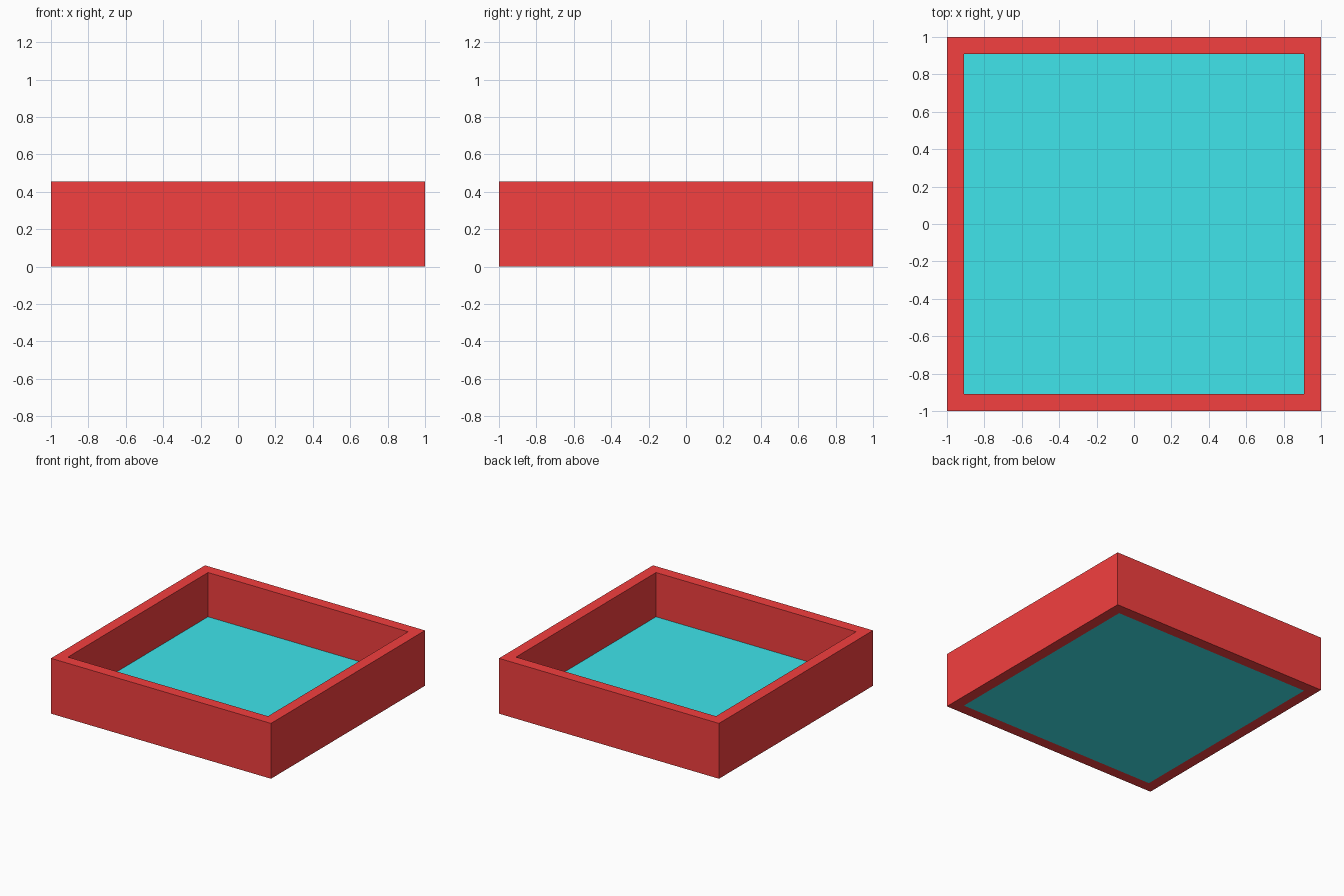
import bpy, bmesh

if "Cube" in bpy.data.objects:
    bpy.data.objects.remove(bpy.data.objects["Cube"])

U = 1 / 11          # wall thickness
H = 5 * U           # wall height
INNER = 1 - U       # half width of the opening


def material(name, color):
    m = bpy.data.materials.new(name)
    m.diffuse_color = (*color, 1)
    m.use_nodes = True
    m.node_tree.nodes["Principled BSDF"].inputs["Base Color"].default_value = m.diffuse_color
    return m


def add_object(name, bm, mat):
    bmesh.ops.recalc_face_normals(bm, faces=bm.faces)
    mesh = bpy.data.meshes.new(name)
    bm.to_mesh(mesh)
    bm.free()
    mesh.materials.append(mat)
    ob = bpy.data.objects.new(name, mesh)
    bpy.context.collection.objects.link(ob)


# Square wall frame: a rectangular profile swept round four corners
bm = bmesh.new()
corners = [(-1, -1), (1, -1), (1, 1), (-1, 1)]
profile = [(1, 0), (1, H), (INNER, H), (INNER, 0)]
rings = [[bm.verts.new((x * r, y * r, z)) for r, z in profile] for x, y in corners]
for i in range(4):
    a, b = rings[i], rings[(i + 1) % 4]
    for j in range(4):
        k = (j + 1) % 4
        bm.faces.new((a[j], b[j], b[k], a[k]))
add_object("tray_walls", bm, material("red", (0.9, 0.05, 0.05)))

# Floor slab filling the frame, flush with the underside
bm = bmesh.new()
bmesh.ops.create_cube(bm, size=1)
bmesh.ops.scale(bm, vec=(2 * INNER, 2 * INNER, U), verts=bm.verts)
bmesh.ops.translate(bm, vec=(0, 0, U / 2), verts=bm.verts)
add_object("tray_floor", bm, material("cyan", (0.05, 0.78, 0.83)))
